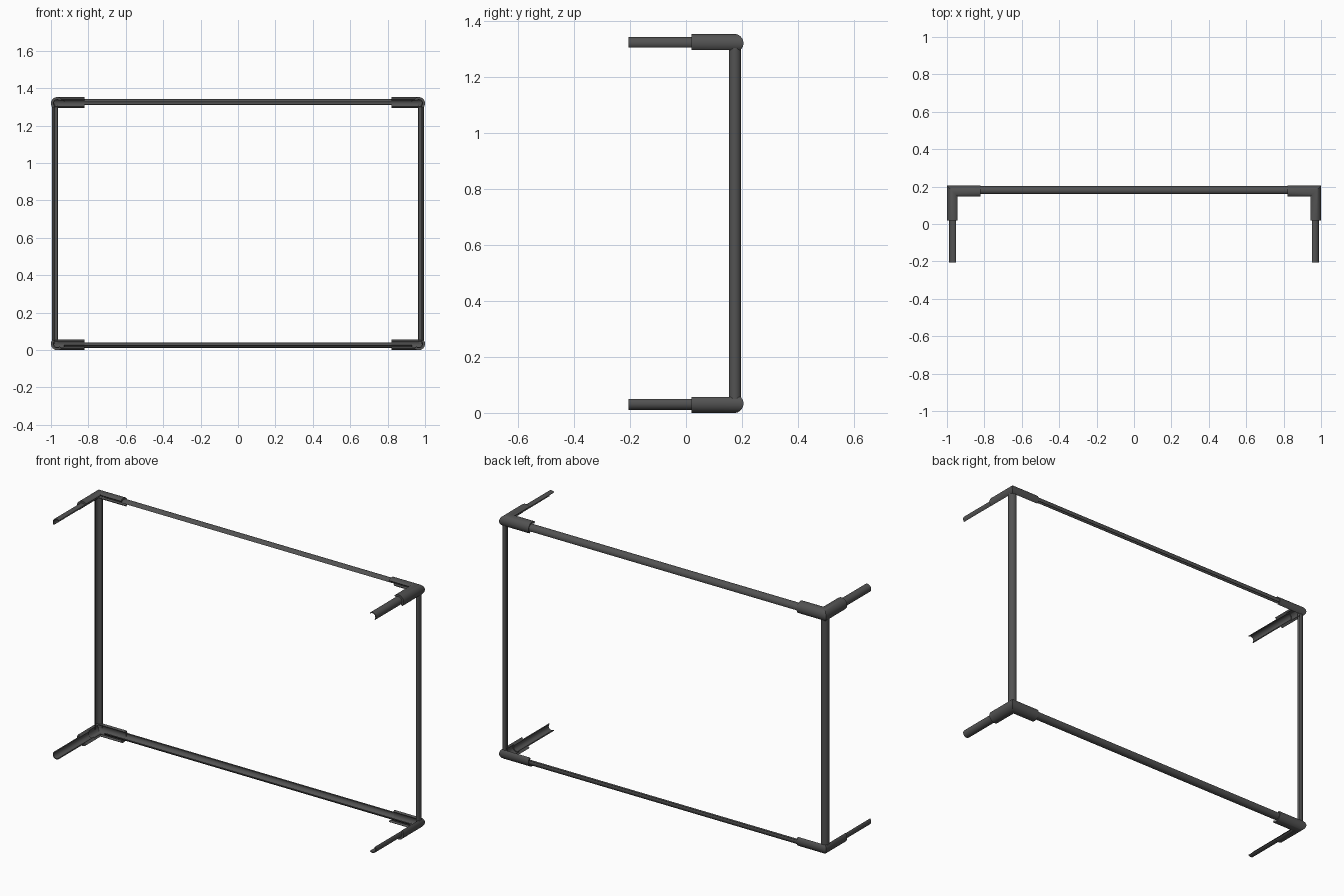
import bpy, bmesh, math

cube = bpy.data.objects.get("Cube")
if cube:
    bpy.data.objects.remove(cube, do_unlink=True)

HALF_H = 0.676            # half the frame height
CX, CY, CZ = 0.9665, 0.1715, 0.643   # centre line of the corner sleeves
PIPE_R, SLEEVE_R = 0.0225, 0.0335

grey = bpy.data.materials.new("dark grey")
grey.use_nodes = True
colour = (0.085, 0.085, 0.085, 1)
grey.diffuse_color = colour
grey.node_tree.nodes["Principled BSDF"].inputs["Base Color"].default_value = colour


def half_ring(radius, wall, facing, steps=16):
    """Closed outline of a half tube bulging towards the facing angle."""
    angles = [math.radians(facing - 90 + 180 * i / steps) for i in range(steps + 1)]
    outer = [(radius * math.cos(a), radius * math.sin(a)) for a in angles]
    inner = [((radius - wall) * math.cos(a), (radius - wall) * math.sin(a))
             for a in reversed(angles)]
    return outer + inner


def sweep(name, profile, stations, mirror):
    """Join copies of the profile placed by each station function."""
    bm = bmesh.new()
    rings = [[bm.verts.new(place(u, v)) for u, v in profile] for place in stations]
    n = len(profile)
    for a, b in zip(rings, rings[1:]):
        for i in range(n):
            j = (i + 1) % n
            bm.faces.new((a[i], a[j], b[j], b[i]))
    # End caps as strips of quads between outer and inner arcs
    for ring in (rings[0], rings[-1]):
        for i in range(n // 2 - 1):
            bm.faces.new((ring[i], ring[i + 1], ring[n - 2 - i], ring[n - 1 - i]))
    bmesh.ops.recalc_face_normals(bm, faces=bm.faces)
    mesh = bpy.data.meshes.new(name)
    bm.to_mesh(mesh)
    bm.free()
    mesh.materials.append(grey)
    obj = bpy.data.objects.new(name, mesh)
    bpy.context.collection.objects.link(obj)
    obj.location.z = HALF_H
    bpy.ops.object.select_all(action="DESELECT")
    obj.select_set(True)
    bpy.context.view_layer.objects.active = obj
    bpy.ops.object.shade_smooth_by_angle(angle=math.radians(35))
    mod = obj.modifiers.new("Mirror", "MIRROR")
    mod.use_axis = mirror
    mod.use_mirror_merge = False
    return obj


# Mitred corner sleeves, one at each corner
sweep("corner_sleeve", half_ring(SLEEVE_R, 0.011, 45), [
    lambda u, v: (0.82, CY + u, CZ + v),
    lambda u, v: (CX + u, CY + u, CZ + v),
    lambda u, v: (CX + u, 0.02, CZ + v),
], (True, False, True))

# Short arms reaching forward out of the sleeves
sweep("front_arm", half_ring(PIPE_R, 0.005, 45), [
    lambda u, v: (CX + u, 0.10, CZ + v),
    lambda u, v: (CX + u, -0.206, CZ + v),
], (True, False, True))

# Long rails across the top and bottom
sweep("cross_rail", half_ring(PIPE_R, 0.005, 68), [
    lambda u, v: (-0.93, 0.18 + u, CZ + v),
    lambda u, v: (0.93, 0.18 + u, CZ + v),
], (False, False, True))

# Upright posts at both sides
sweep("side_post", half_ring(PIPE_R, 0.005, 25), [
    lambda u, v: (0.973 + u, 0.1745 + v, -CZ),
    lambda u, v: (0.973 + u, 0.1745 + v, CZ),
], (True, False, False))
